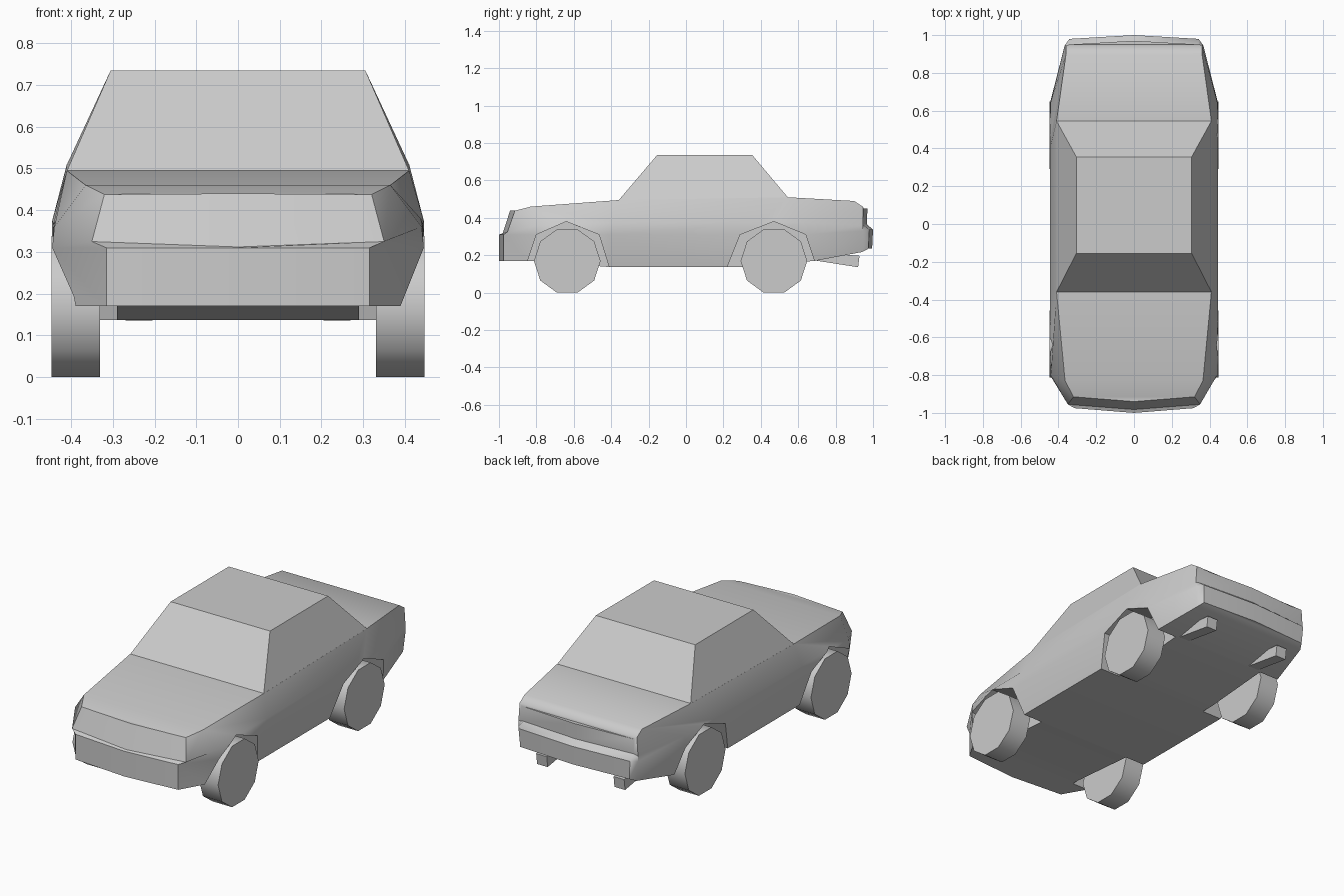
import bpy, bmesh
from math import radians, cos, sin, pi

if "Cube" in bpy.data.objects:
    bpy.data.objects.remove(bpy.data.objects["Cube"])


def add_object(name, bm, smooth=40):
    bmesh.ops.remove_doubles(bm, verts=bm.verts, dist=1e-5)
    bmesh.ops.recalc_face_normals(bm, faces=bm.faces)
    me = bpy.data.meshes.new(name)
    bm.to_mesh(me)
    bm.free()
    me.shade_smooth()
    me.set_sharp_from_angle(angle=radians(smooth))
    ob = bpy.data.objects.new(name, me)
    bpy.context.collection.objects.link(ob)
    return ob


def loft(bm, rings):
    rings = [[bm.verts.new(p) for p in r] for r in rings]
    for a, b in zip(rings, rings[1:]):
        n = len(a)
        for i in range(n):
            bm.faces.new((a[i], a[(i + 1) % n], b[(i + 1) % n], b[i]))
    return rings


def prism(name, profile, x0, x1, smooth=40):
    """Side profile (y, z) extruded along x."""
    bm = bmesh.new()
    a, b = loft(bm, [[(x, y, z) for y, z in profile] for x in (x0, x1)])
    bm.faces.new(a)
    bm.faces.new(b)
    return add_object(name, bm, smooth)


# Body: half outlines from nose centre to tail centre, mirrored and stacked
bottom = [(0, -1, .17), (.315, -.975, .17), (.41, -.81, .17), (.41, -.41, .137), (.41, .29, .137),
          (.41, .69, .17), (.355, .94, .217), (.335, .975, .235), (0, .995, .235)]
bumper = [(0, -1, .31), (.315, -.975, .31), (.445, -.80, .31), (.445, -.41, .31), (.445, .29, .31),
          (.445, .64, .31), (.367, .945, .33), (.342, .98, .337), (0, 1, .337)]
crease = [(0, -.982, .312), (.35, -.955, .325), (.44, -.80, .36), (.445, -.38, .375), (.445, .40, .375),
          (.442, .64, .375), (.367, .945, .36), (.34, .945, .365), (0, .967, .365)]
top = [(0, -.94, .44), (.32, -.915, .438), (.365, -.83, .46), (.41, -.36, .495), (.41, .545, .51),
       (.36, .90, .49), (.36, .945, .46), (.345, .95, .45), (0, .97, .45)]


def full(half):
    return half + [(-x, y, z) for x, y, z in half[-2:0:-1]]


def cap(bm, ring):
    n = len(ring)
    for i in range(n // 2):
        quad = [ring[i], ring[i + 1], ring[(n - i - 1) % n], ring[(n - i) % n]]
        bm.faces.new(list(dict.fromkeys(quad)))


bm = bmesh.new()
rings = loft(bm, [full(r) for r in (bottom, bumper, crease, top)])
cap(bm, rings[0])
cap(bm, rings[-1])
body = add_object("body", bm)

# Wheel arches cut out of the body
arches = [[(-.87, .1), (-.80, .31), (-.64, .38), (-.465, .31), (-.40, .1)],
          [(.205, .1), (.29, .31), (.47, .38), (.64, .31), (.71, .1)]]
cutters = []
for prof in arches:
    for s in (-1, 1):
        c = prism("arch_cutter", prof, s * .29, s * .6)
        m = body.modifiers.new("arch", 'BOOLEAN')
        m.operation, m.solver, m.object = 'DIFFERENCE', 'EXACT', c
        cutters.append(c)
dg = bpy.context.evaluated_depsgraph_get()
cut = bpy.data.meshes.new_from_object(body.evaluated_get(dg))
body.modifiers.clear()
body.data = cut
cut.shade_smooth()
cut.set_sharp_from_angle(angle=radians(40))
for c in cutters:
    bpy.data.objects.remove(c)

# Cabin
bm = bmesh.new()
base, roof = loft(bm, [
    [(-.41, -.36, .494), (.41, -.36, .494), (.41, .545, .509), (-.41, .545, .509)],
    [(-.305, -.155, .735), (.305, -.155, .735), (.305, .355, .735), (-.305, .355, .735)]])
bm.faces.new(base)
bm.faces.new(roof)
add_object("cabin", bm, 20)

# Ten-sided wheels and wedge-shaped exhausts
R = .178
for s, side in ((-1, "left"), (1, "right")):
    for yc, end in ((-.635, "front"), (.47, "rear")):
        ring = [(yc + R * cos(a), R * cos(pi / 10) + R * sin(a))
                for a in (i * pi / 5 for i in range(10))]
        prism(f"{end}_{side}_wheel", ring, s * .33, s * .447)
    prism(f"{side}_exhaust", [(.69, .172), (.92, .136), (.928, .197), (.70, .215)], s * .205, s * .27)
